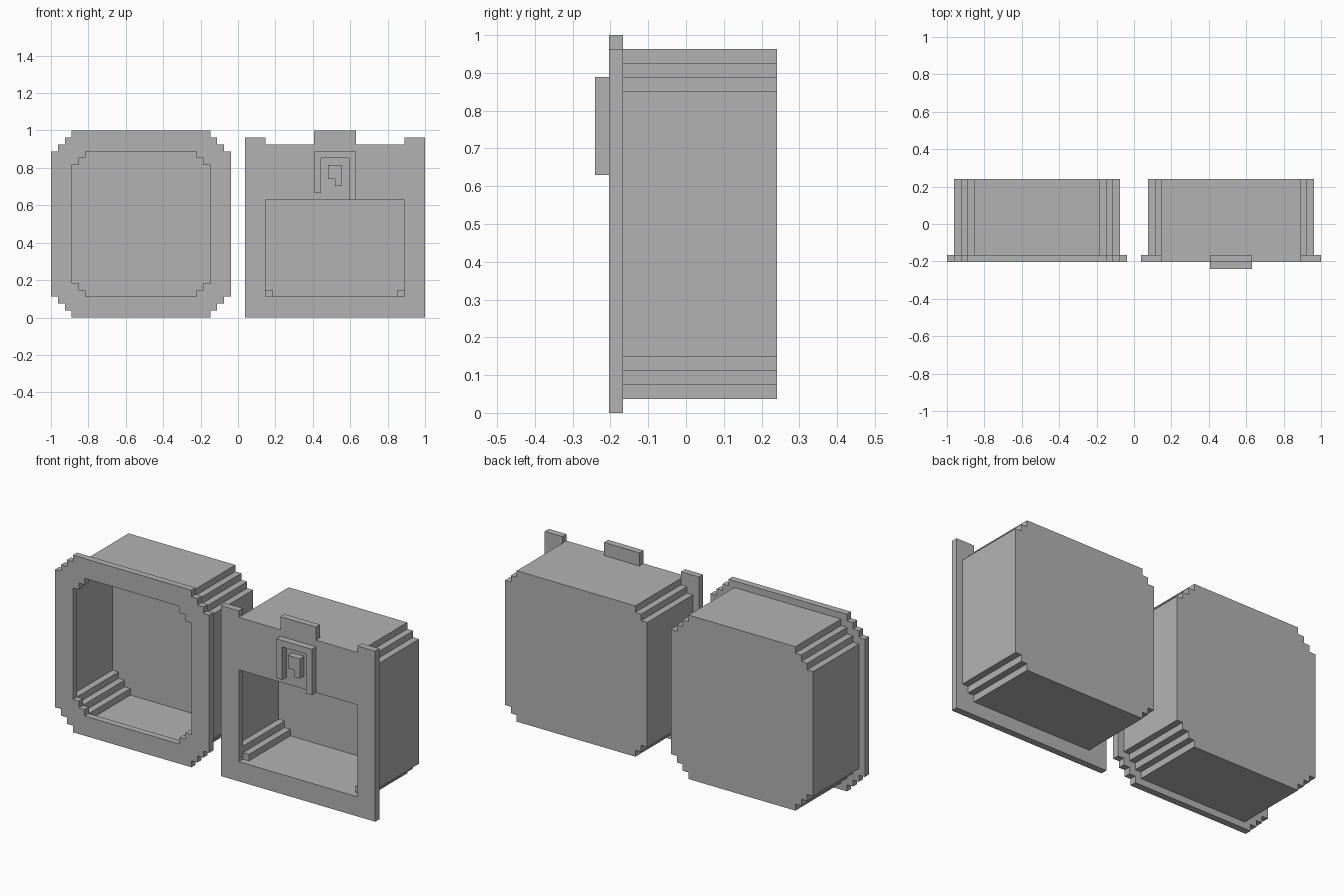
import bpy
import bmesh

U = 1 / 27  # one block of the design grid

cube = bpy.data.objects.get("Cube")
if cube:
    bpy.data.objects.remove(cube, do_unlink=True)

grey = bpy.data.materials.new("plain grey")
grey.use_nodes = True
colour = (0.45, 0.45, 0.45, 1)
grey.diffuse_color = colour
grey.node_tree.nodes["Principled BSDF"].inputs["Base Color"].default_value = colour


def stepped_rect(x0, x1, z0, z1, n):
    """Rectangle outline with n staircase steps cut from every corner."""
    stair = []
    for k in range(n):
        stair += [(n - k, k), (n - k, k + 1)]
    stair.append((0, n))
    back = stair[::-1]
    return ([(x0 + a, z0 + b) for a, b in stair]
            + [(x0 + a, z1 - b) for a, b in back]
            + [(x1 - a, z1 - b) for a, b in stair]
            + [(x1 - a, z0 + b) for a, b in back])


def loop_edges(bm, outline, y):
    verts = [bm.verts.new((x * U, y * U, z * U)) for x, z in outline]
    return [bm.edges.new((v, verts[i - 1])) for i, v in enumerate(verts)]


def finish(bm, name):
    bmesh.ops.recalc_face_normals(bm, faces=bm.faces[:])
    mesh = bpy.data.meshes.new(name)
    bm.to_mesh(mesh)
    bm.free()
    mesh.materials.append(grey)
    obj = bpy.data.objects.new(name, mesh)
    bpy.context.collection.objects.link(obj)
    return obj


def shift_y(bm, verts, distance):
    bmesh.ops.translate(bm, verts=verts, vec=(0, distance * U, 0))


def slab(name, outline, y0, y1, hole=None):
    """Flat plate with an optional opening through it."""
    bm = bmesh.new()
    edges = loop_edges(bm, outline, y0)
    if hole:
        edges += loop_edges(bm, hole, y0)
    bmesh.ops.triangle_fill(bm, use_beauty=True, edges=edges, normal=(0, -1, 0))
    new = bmesh.ops.extrude_face_region(bm, geom=bm.faces[:], use_keep_orig=True)["geom"]
    shift_y(bm, [g for g in new if isinstance(g, bmesh.types.BMVert)], y1 - y0)
    return finish(bm, name)


def tub(name, outer, inner, y_rim, y_floor, y_back):
    """Hollow box, open at the front rim and closed at the back."""
    bm = bmesh.new()
    loops = [(loop_edges(bm, outer, y_rim), y_back), (loop_edges(bm, inner, y_rim), y_floor)]
    bmesh.ops.triangle_fill(bm, use_beauty=True, edges=loops[0][0] + loops[1][0],
                            normal=(0, -1, 0))
    for edges, depth in loops:
        new = bmesh.ops.extrude_edge_only(bm, edges=edges)["geom"]
        shift_y(bm, [g for g in new if isinstance(g, bmesh.types.BMVert)], depth - y_rim)
        bmesh.ops.triangle_fill(bm, use_beauty=True, normal=(0, 1, 0),
                                edges=[g for g in new if isinstance(g, bmesh.types.BMEdge)])
    return finish(bm, name)


FRONT, RIM, FLOOR, BACK = -5.5, -4.5, 5.5, 6.5

# Rounded box: stepped front flange and hollow body
slab("round_flange", stepped_rect(-27, -1, 0, 27, 3), FRONT, RIM,
     stepped_rect(-24, -4, 3, 24, 2))
tub("round_body", stepped_rect(-26, -2, 1, 26, 3), stepped_rect(-25, -3, 2, 25, 3),
    RIM, FLOOR, BACK)

# Square box: front panel with corner posts and a top tab, and hollow body
panel = [(1, 0), (27, 0), (27, 26), (24, 26), (24, 25), (17, 25),
         (17, 27), (11, 27), (11, 25), (4, 25), (4, 26), (1, 26)]
slab("square_panel", panel, FRONT, RIM, stepped_rect(4, 24, 3, 17, 0))
tub("square_body", stepped_rect(2, 26, 2, 25, 2), stepped_rect(3, 25, 3, 24, 2),
    RIM, FLOOR, BACK)

# Raised hook and its inner catch on the panel
hook = [(11, 18), (12, 18), (12, 23), (16, 23), (16, 17), (17, 17), (17, 24), (11, 24)]
catch = [(13, 20), (14, 20), (14, 19), (15, 19), (15, 22), (13, 22)]
slab("hook", hook, FRONT - 1, FRONT)
slab("hook_catch", catch, FRONT - 1, FRONT)
